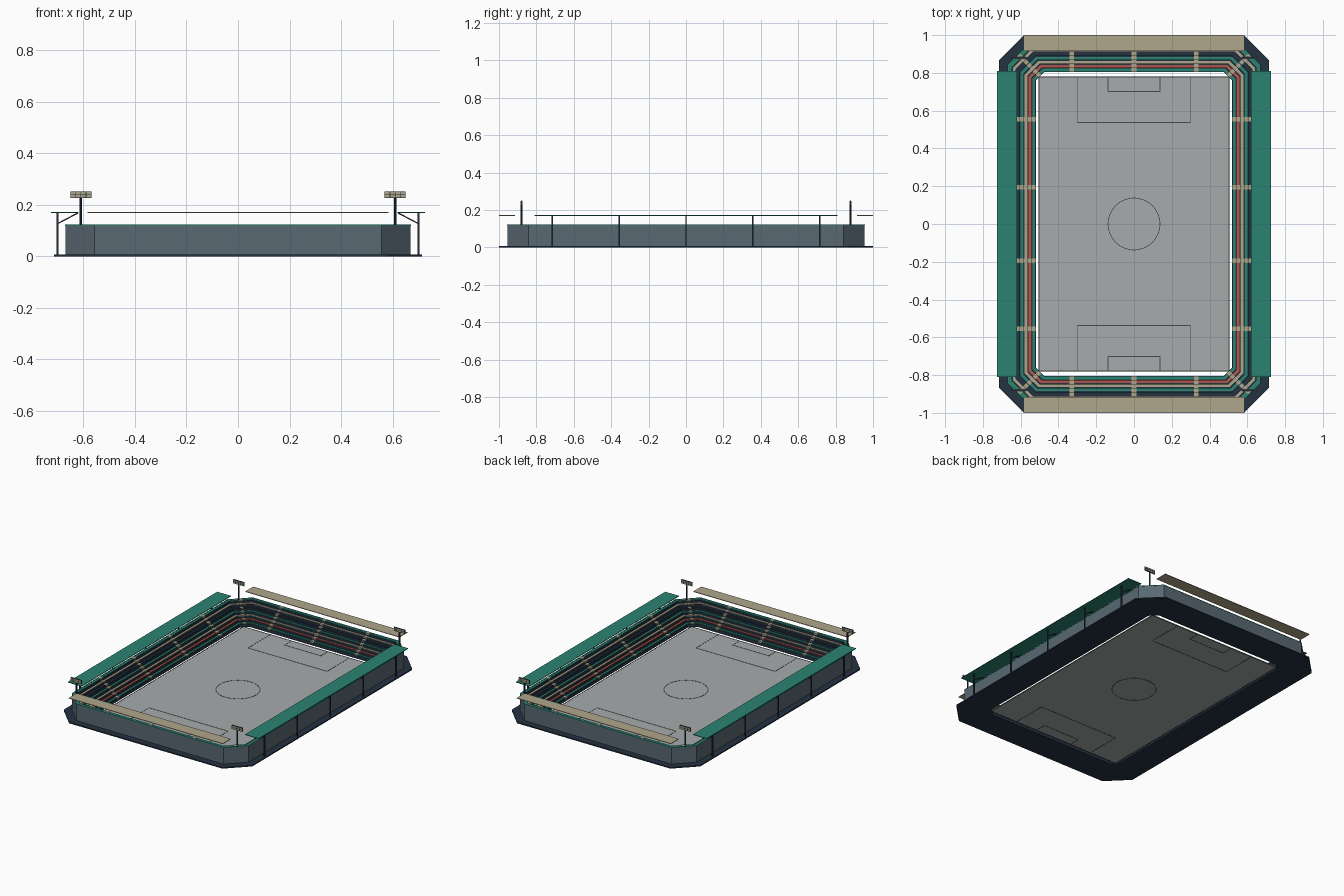
import bpy, bmesh
from math import pi, cos, sin, atan2, hypot
from mathutils import Matrix, Vector

if "Cube" in bpy.data.objects:
    bpy.data.objects.remove(bpy.data.objects["Cube"])


def material(name, rgb):
    m = bpy.data.materials.new(name)
    m.diffuse_color = (*rgb, 1)
    m.use_nodes = True
    m.node_tree.nodes["Principled BSDF"].inputs["Base Color"].default_value = m.diffuse_color
    return m


GREEN = material("green", (0.023, 0.23, 0.165))
TAN = material("tan", (0.43, 0.38, 0.26))
RED = material("red", (0.45, 0.09, 0.07))
NAVY = material("navy", (0.017, 0.032, 0.053))
SLATE = material("slate", (0.10, 0.14, 0.17))
TURF = material("turf", (0.38, 0.41, 0.41))
LINE = material("line", (0.06, 0.07, 0.07))


def finish(bm, name, mat):
    bmesh.ops.recalc_face_normals(bm, faces=bm.faces)
    me = bpy.data.meshes.new(name)
    bm.to_mesh(me)
    bm.free()
    me.materials.append(mat)
    ob = bpy.data.objects.new(name, me)
    bpy.context.collection.objects.link(ob)
    return ob


def add_box(bm, centre, size, rot=Matrix()):
    m = Matrix.Translation(centre) @ rot @ Matrix.Diagonal((*size, 1))
    bmesh.ops.create_cube(bm, size=1, matrix=m)


def octagon(d):
    """Chamfered rectangle, d outward from the pitch-side edge."""
    x, y, c = 0.52 + d, 0.805 + d, 0.045 + 0.45 * d
    return [(x, c - y), (x, y - c), (x - c, y), (c - x, y),
            (-x, y - c), (-x, c - y), (c - x, -y), (x - c, -y)]


def ring(name, d0, d1, z0, z1, mat):
    bm = bmesh.new()
    loops = [[bm.verts.new((x, y, z)) for x, y in octagon(d)]
             for d, z in ((d0, z0), (d1, z0), (d1, z1), (d0, z1))]
    for a, b in zip(loops, loops[1:] + loops[:1]):
        for i in range(8):
            j = (i + 1) % 8
            bm.faces.new((a[i], a[j], b[j], b[i]))
    return finish(bm, name, mat)


# Base slab and outer wall
ring("base_slab", 0, 0.195, 0, 0.008, NAVY)
ring("outer_wall", 0.146, 0.15, 0.008, 0.118, SLATE)
ring("wall_rim", 0.142, 0.151, 0.118, 0.123, GREEN)

# Stepped terraces with coloured seat rows, and aisles crossing them
ROWS, RUN, RISE = 7, 0.0209, 0.016
seats = [GREEN, RED, TAN, GREEN, NAVY, TAN, GREEN]
aisles = bmesh.new()
for i in range(ROWS):
    d, top = i * RUN, 0.022 + i * RISE
    low = top - RISE if i else 0.008
    ring(f"terrace_step_{i + 1}", d, d + RUN, low, top, NAVY)
    ring(f"seat_row_{i + 1}", d + 0.003, d + 0.017, top, top + 0.004, seats[i])
    mid, z = d + RUN / 2, top + 0.001
    for s in (-1, 1):
        for x in (-0.33, 0, 0.33):
            add_box(aisles, (x, s * (0.805 + mid), z), (0.025, RUN, 0.009))
        for y in (-0.555, -0.195, 0.195, 0.555):
            add_box(aisles, (s * (0.52 + mid), y, z), (RUN, 0.025, 0.009))
        for t in (-1, 1):
            c = (0.045 + 0.45 * mid) / 2
            add_box(aisles, (s * (0.52 + mid - c), t * (0.805 + mid - c), z),
                    (RUN, 0.02, 0.009), Matrix.Rotation(s * t * pi / 4, 4, 'Z'))
finish(aisles, "aisle_steps", TAN)

# Pitch and its markings
bm = bmesh.new()
add_box(bm, (0, 0, 0.003), (1.01, 1.56, 0.004))
finish(bm, "pitch", TURF)

bm = bmesh.new()
W, Z, H = 0.004, 0.003, 0.006
for s in (-1, 1):
    add_box(bm, (s * 0.503, 0, Z), (W, 1.56, H))
    add_box(bm, (0, s * 0.778, Z), (1.01, W, H))
    for half, inner in ((0.30, 0.537), (0.137, 0.702)):
        add_box(bm, (0, s * inner, Z), (2 * half, W, H))
        for t in (-1, 1):
            add_box(bm, (t * half, s * (inner + 0.78) / 2, Z), (W, 0.78 - inner, H))
SEG, R = 48, 0.137
for k in range(SEG):
    a = 2 * pi * k / SEG
    add_box(bm, (R * cos(a), R * sin(a), Z), (W, 2 * pi * R / SEG, H),
            Matrix.Rotation(a, 4, 'Z'))
finish(bm, "pitch_markings", LINE)

# Roofs over the long sides and the ends
for s, side in ((-1, "left"), (1, "right")):
    bm = bmesh.new()
    add_box(bm, (s * 0.6725, 0, 0.171), (0.105, 1.62, 0.004))
    finish(bm, f"{side}_roof", GREEN)
for s, side in ((-1, "front"), (1, "back")):
    bm = bmesh.new()
    add_box(bm, (0, s * 0.9575, 0.171), (1.17, 0.085, 0.004))
    finish(bm, f"{side}_roof", TAN)

# Roof posts with slanted brackets
bm = bmesh.new()
for s in (-1, 1):
    for k in range(-2, 3):
        y = k * 0.357
        add_box(bm, (s * 0.70, y, 0.0885), (0.008, 0.008, 0.161))
        dx, dz = -s * 0.078, 0.041
        add_box(bm, (s * 0.70 + dx / 2, y, 0.127 + dz / 2), (hypot(dx, dz), 0.005, 0.005),
                Matrix.Rotation(-atan2(dz, dx), 4, 'Y'))
finish(bm, "roof_posts", NAVY)

# Corner floodlights: mast, panel and a 4 x 2 grid of lamps
frames, lamps = bmesh.new(), bmesh.new()
for sx in (-1, 1):
    for sy in (-1, 1):
        x, y = sx * 0.61, sy * 0.88
        bmesh.ops.create_cone(frames, cap_ends=True, segments=8, radius1=0.005, radius2=0.005,
                              depth=0.145, matrix=Matrix.Translation((x, y, 0.1675)))
        add_box(frames, (x, y, 0.239), (0.082, 0.007, 0.026))
        for i in range(4):
            for j in range(2):
                add_box(lamps, (x + (i - 1.5) * 0.02, y, 0.233 + j * 0.012),
                        (0.017, 0.011, 0.0095))
finish(frames, "floodlight_masts", NAVY)
finish(lamps, "floodlight_lamps", TAN)
